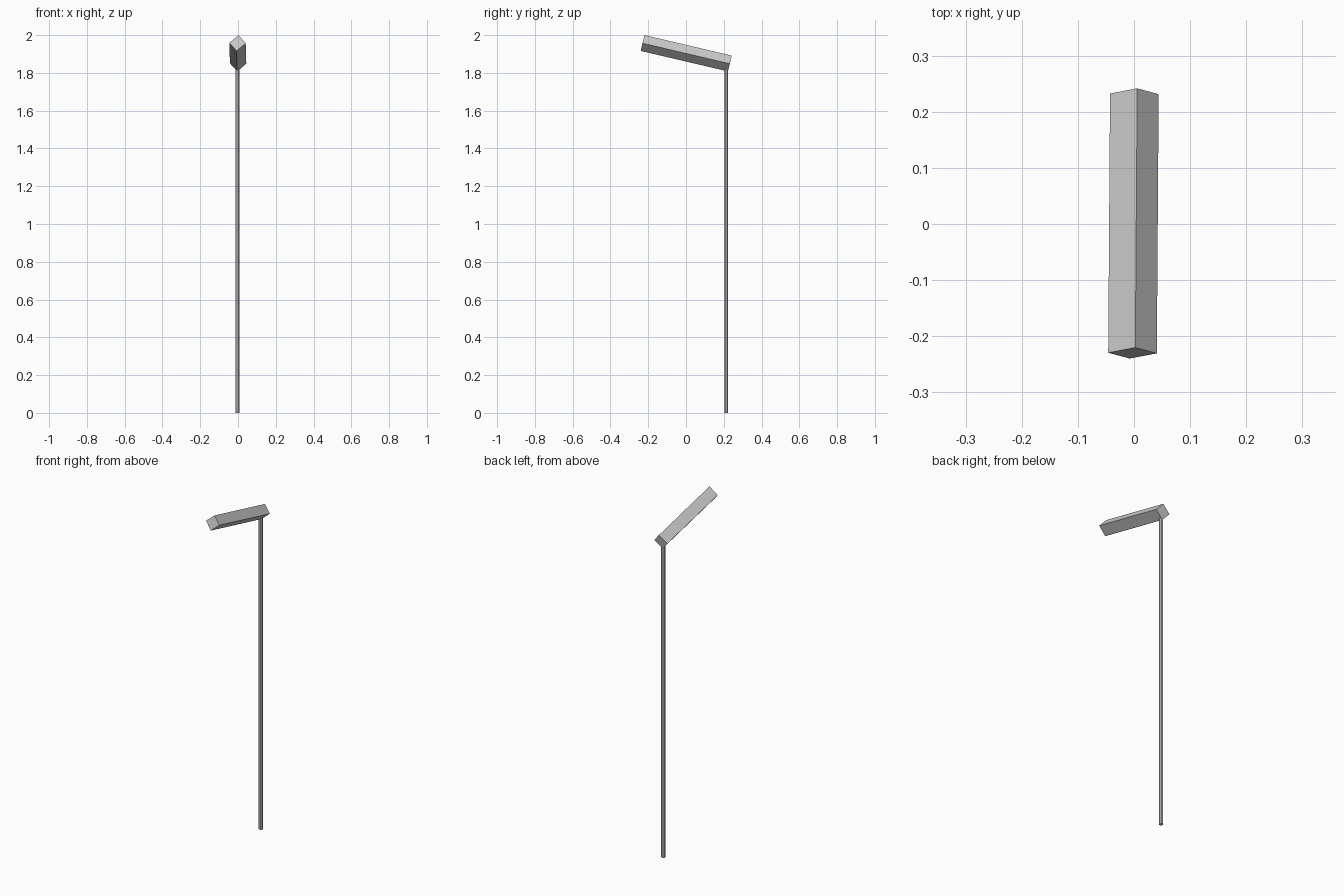
import bpy
from math import radians

if "Cube" in bpy.data.objects:
    bpy.data.objects.remove(bpy.data.objects["Cube"])

# Thin upright pole, reaching just into the lower edge of the head
POLE_TOP = 1.83
bpy.ops.mesh.primitive_cylinder_add(vertices=8, radius=0.011, depth=POLE_TOP,
                                    location=(-0.002, 0.213, POLE_TOP / 2),
                                    rotation=(0, 0, radians(22.5)))
bpy.context.object.name = "pole"

# Square bar head: rolled on edge, then pitched up towards the front
bpy.ops.mesh.primitive_cube_add(size=1, location=(-0.001, 0.001, 1.904))
head = bpy.context.object
head.name = "head"
head.scale = (0.064, 0.4745, 0.0585)
head.rotation_mode = 'YXZ'
head.rotation_euler = (radians(-13.2), radians(-41), radians(-0.4))
